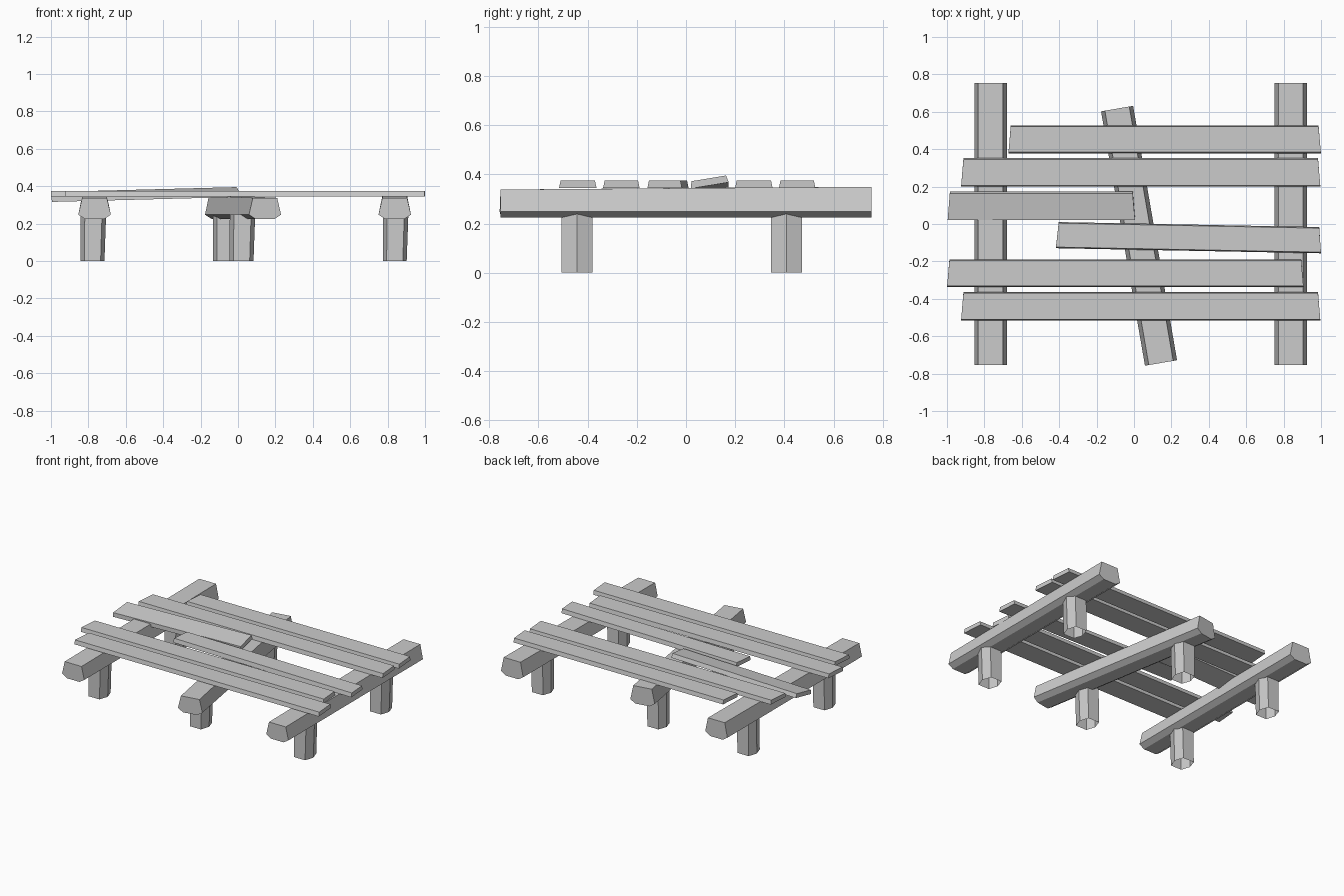
import bpy, bmesh
from math import radians
from mathutils import Matrix, Vector

cube = bpy.data.objects.get("Cube")
if cube:
    bpy.data.objects.remove(cube, do_unlink=True)

wood = bpy.data.materials.new("grey_wood")
wood.use_nodes = True
grey = (0.6, 0.6, 0.6, 1)
wood.diffuse_color = grey
wood.node_tree.nodes["Principled BSDF"].inputs["Base Color"].default_value = grey


def loft(name, ring_a, ring_b, close_a=True, close_b=True, matrix=None):
    """Flat-faced prism between two matching rings of points."""
    bm = bmesh.new()
    a = [bm.verts.new(p) for p in ring_a]
    b = [bm.verts.new(p) for p in ring_b]
    n = len(a)
    for i in range(n):
        j = (i + 1) % n
        bm.faces.new((a[i], a[j], b[j], b[i]))
    if close_a:
        bm.faces.new(a[::-1])
    if close_b:
        bm.faces.new(b)
    bmesh.ops.recalc_face_normals(bm, faces=bm.faces)
    mesh = bpy.data.meshes.new(name)
    bm.to_mesh(mesh)
    bm.free()
    mesh.materials.append(wood)
    obj = bpy.data.objects.new(name, mesh)
    bpy.context.collection.objects.link(obj)
    if matrix:
        obj.matrix_world = matrix
    return obj


def beam(name, x, y, length, yaw=0):
    """Six-sided log, a little taller at the back."""
    def ring(py, top):
        half = [(0.066, top), (0.087, 0.248), (0.05, 0.224)]
        return [(px, py, z) for px, z in half] + [(-px, py, z) for px, z in half[::-1]]
    m = Matrix.Translation((x, y, 0)) @ Matrix.Rotation(radians(yaw), 4, "Z")
    loft(name, ring(-length / 2, 0.338), ring(length / 2, 0.349), matrix=m)


def leg(name, x, y, lean=0.005):
    """Six-sided post, open underneath, its top buried in the beam."""
    def ring(cx, z, s):
        half = [(0.046, -0.063), (0.068, 0), (0.046, 0.063)]
        pts = half + [(-px, -py) for px, py in half]
        return [(cx + px * s, y + py, z) for px, py in pts]
    loft(name, ring(x - lean, 0, 0.94), ring(x, 0.25, 1.0), close_a=False)


def plank(name, x0, x1, y, z=0.345, width=0.152, yaw=0, roll=0, pitch=0, skew=0.006):
    """Thin board with slightly sloping edges and crooked ends."""
    h, t, slope = width / 2, 0.029, 0.006
    half = (x1 - x0) / 2

    def ring(px, k):
        return [(px - k, -h, 0), (px + k, h, 0), (px + k, h - slope, t), (px - k, -h + slope, t)]
    m = (Matrix.Translation(((x0 + x1) / 2, y, z))
         @ Matrix.Rotation(radians(yaw), 4, "Z")
         @ Matrix.Rotation(radians(pitch), 4, "Y")
         @ Matrix.Rotation(radians(roll), 4, "X"))
    loft(name, ring(-half, skew), ring(half, -skew), matrix=m)


# Supporting beams
beam("right_beam", -0.767, 0, 1.51)
beam("left_beam", 0.838, 0, 1.51)
beam("middle_beam", 0.027, -0.063, 1.38, yaw=9.8)

# Legs: one pair under each beam
for side, front_x, back_x in (("right", -0.773, -0.773),
                              ("middle", 0.024, -0.065),
                              ("left", 0.843, 0.843)):
    leg(side + "_front_leg", front_x, -0.443)
    leg(side + "_back_leg", back_x, 0.408)

# Deck planks, back to front
plank("back_plank", -0.665, 0.993, 0.452, width=0.148)
plank("second_plank", -0.918, 0.99, 0.276)
plank("raised_plank", -0.99, 0.0, 0.097, z=0.342, width=0.155, roll=9.5, pitch=-1.5)
plank("short_plank", -0.41, 0.995, -0.073, width=0.14, yaw=-1.1)
plank("fifth_plank", -0.993, 0.9, -0.263, width=0.148)
plank("front_plank", -0.918, 0.99, -0.44)
